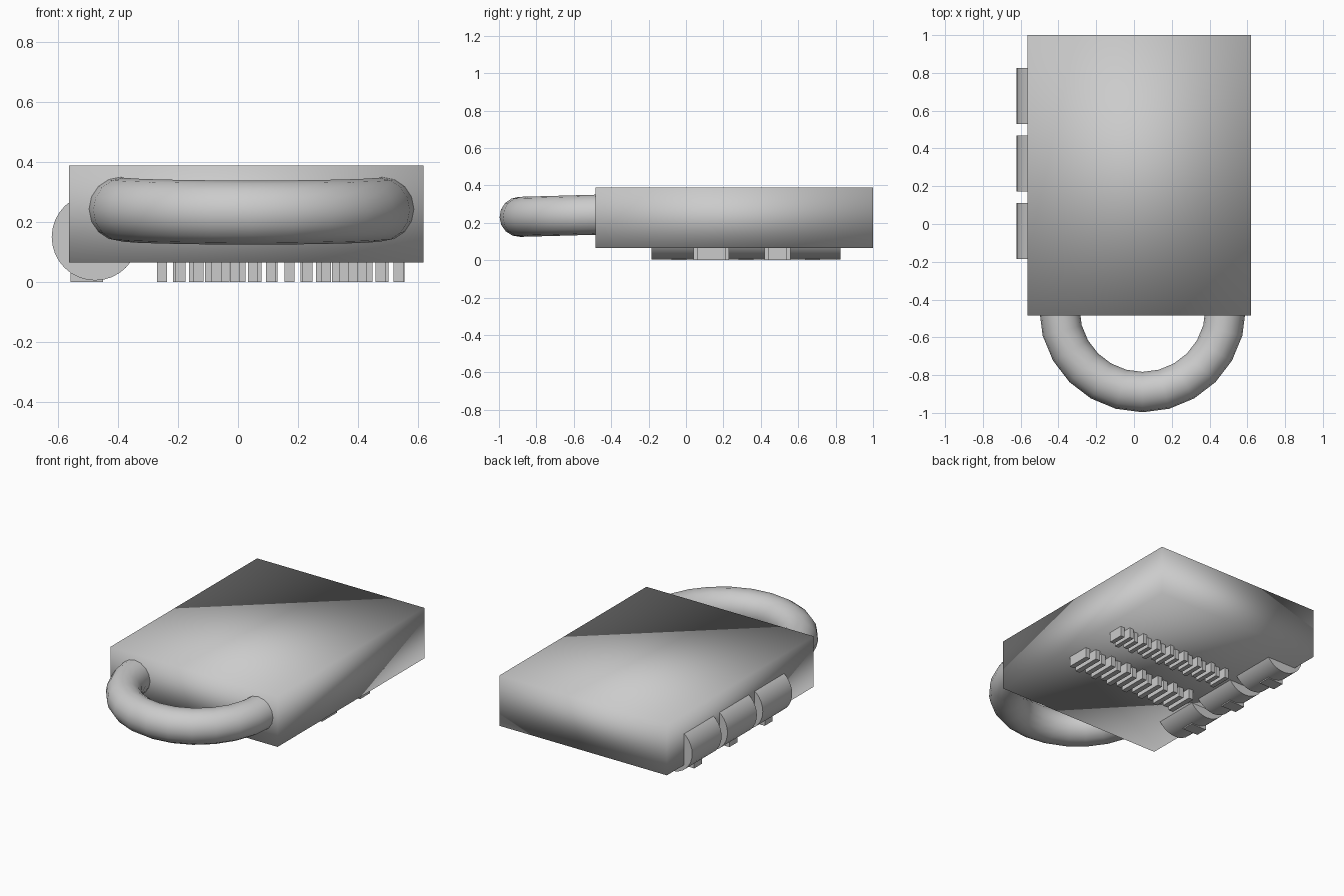
import bpy, bmesh, math
from mathutils import Matrix, Vector

cube = bpy.data.objects.get("Cube")
if cube:
    bpy.data.objects.remove(cube, do_unlink=True)

GREY = (0.6, 0.6, 0.6, 1)
metal = bpy.data.materials.new("plain_grey")
metal.use_nodes = True
metal.diffuse_color = GREY
metal.node_tree.nodes["Principled BSDF"].inputs["Base Color"].default_value = GREY


def finish(name, bm, smooth=True):
    """Turn a bmesh into a named grey object."""
    bmesh.ops.recalc_face_normals(bm, faces=bm.faces)
    mesh = bpy.data.meshes.new(name)
    for face in bm.faces:
        face.smooth = smooth
    bm.to_mesh(mesh)
    bm.free()
    mesh.materials.append(metal)
    obj = bpy.data.objects.new(name, mesh)
    bpy.context.collection.objects.link(obj)
    return obj


def add_box(bm, low, high):
    low, high = Vector(low), Vector(high)
    bmesh.ops.create_cube(bm, size=1, matrix=Matrix.Translation((low + high) / 2)
                          @ Matrix.Diagonal((*(high - low), 1)))


# Body: a plain box with soft shading across its edges
BOTTOM = 0.065
bm = bmesh.new()
add_box(bm, (-0.565, -0.485, BOTTOM), (0.62, 1.0, 0.388))
finish("lock_body", bm)

# Shackle: half ring swept from a round section, dipping a little at the front
bm = bmesh.new()
ring = bmesh.ops.create_circle(bm, segments=16, radius=0.107,
                               matrix=Matrix.Translation((0.44, 0, 0))
                               @ Matrix.Rotation(math.pi / 2, 4, 'X'))
bmesh.ops.spin(bm, geom=ring["verts"] + bm.edges[:], cent=(0, 0, 0),
               axis=(0, 0, 1), angle=-math.pi, steps=12)
shackle = finish("shackle", bm)
shackle.location = (0.045, -0.45, 0.244)
shackle.rotation_euler.x = math.radians(1.6)

# Three number dials along one side, each with a small raised pad below
for number, y in enumerate((-0.037, 0.32, 0.677), 1):
    bm = bmesh.new()
    bmesh.ops.create_cone(bm, cap_ends=True, segments=32, radius1=0.145,
                          radius2=0.145, depth=0.297,
                          matrix=Matrix.Translation((-0.477, y, 0.15))
                          @ Matrix.Rotation(math.pi / 2, 4, 'X'))
    dial = finish(f"dial_{number}", bm)
    bpy.ops.object.select_all(action='DESELECT')
    dial.select_set(True)
    bpy.context.view_layer.objects.active = dial
    bpy.ops.object.shade_smooth_by_angle(angle=math.radians(40))
    bm = bmesh.new()
    add_box(bm, (-0.56, y - 0.04, 0), (-0.45, y + 0.04, 0.05))
    finish(f"dial_pad_{number}", bm, False)


# Two rows of plain raised ribs on the underside
def rib_row(name, start, end, count, y_low, y_high):
    bm = bmesh.new()
    pitch = (end - start) / count
    for i in range(count):
        x = start + i * pitch
        inset = 0.02 * (i % 2)
        add_box(bm, (x, y_low + inset, 0), (x + pitch * 0.55, y_high - inset, BOTTOM + 0.01))
    finish(name, bm, False)


rib_row("upper_ribs", -0.27, 0.58, 16, 0.42, 0.56)
rib_row("lower_ribs", -0.27, 0.58, 14, 0.04, 0.23)
